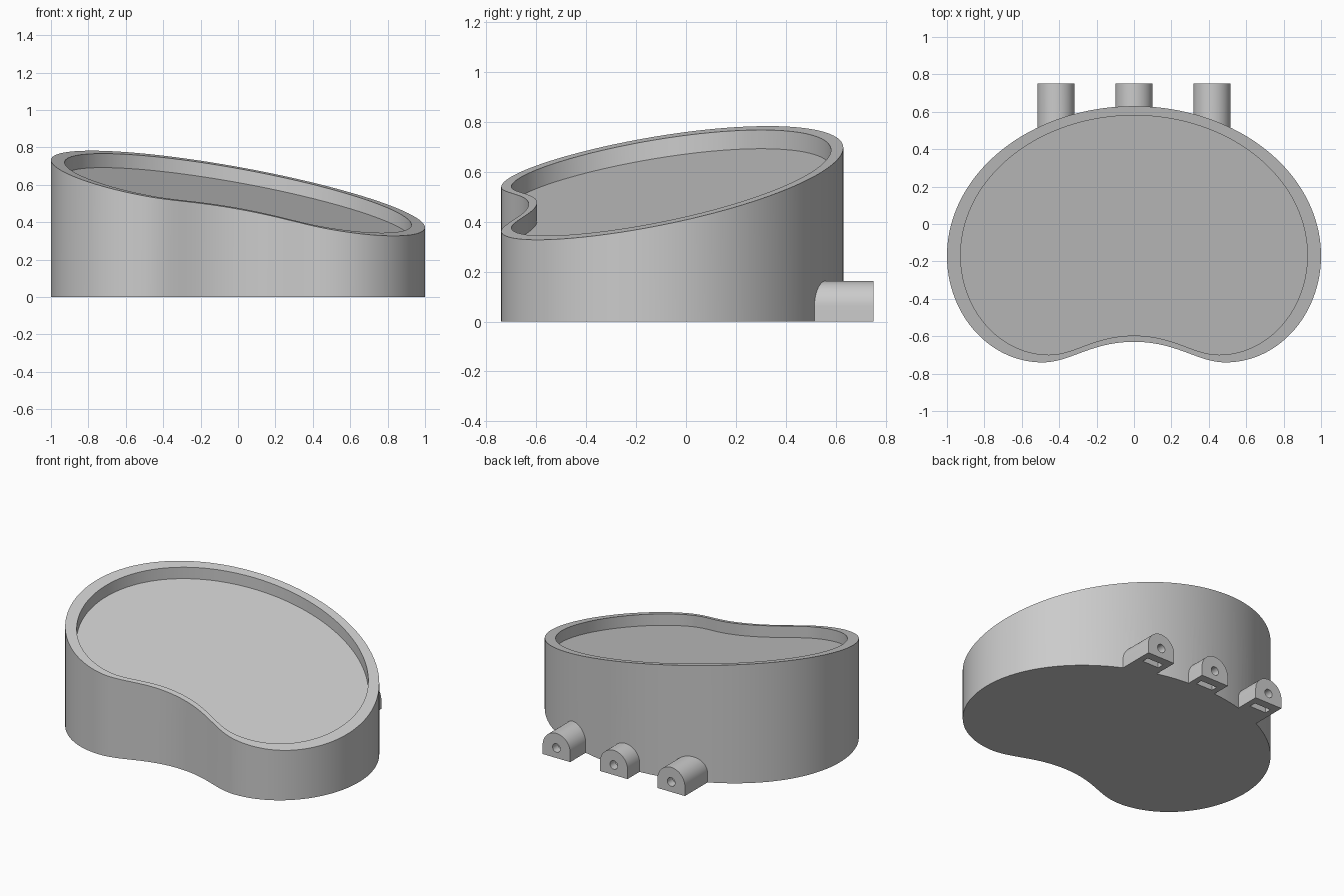
import bpy
import bmesh
from math import sin, cos, pi
from mathutils import Vector
from mathutils.geometry import interpolate_bezier

cube = bpy.data.objects.get("Cube")
if cube:
    bpy.data.objects.remove(cube, do_unlink=True)

grey = bpy.data.materials.new("plain grey")
grey.use_nodes = True
grey.diffuse_color = (0.6, 0.6, 0.6, 1)
grey.node_tree.nodes["Principled BSDF"].inputs["Base Color"].default_value = (0.6, 0.6, 0.6, 1)


def make_object(name, bm):
    bmesh.ops.recalc_face_normals(bm, faces=bm.faces)
    mesh = bpy.data.meshes.new(name)
    bm.to_mesh(mesh)
    bm.free()
    mesh.materials.append(grey)
    obj = bpy.data.objects.new(name, mesh)
    bpy.context.collection.objects.link(obj)
    return obj


def extrude_y(name, profile, y0, y1):
    """Solid from an (x, z) profile swept along y."""
    bm = bmesh.new()
    rings = [[bm.verts.new((x, y, z)) for x, z in profile] for y in (y0, y1)]
    for ring in rings:
        bm.faces.new(ring)
    bridge(bm, *rings)
    return make_object(name, bm)


def bridge(bm, a, b):
    for i in range(len(a)):
        j = (i + 1) % len(a)
        bm.faces.new((a[i], a[j], b[j], b[i]))


def combine(target, tool, operation):
    """Apply a boolean and remove its tool."""
    tool.hide_render = True
    mod = target.modifiers.new(operation, "BOOLEAN")
    mod.operation = operation
    mod.solver = "EXACT"
    mod.object = tool
    bpy.context.view_layer.objects.active = target
    bpy.ops.object.modifier_apply(modifier=mod.name)
    bpy.data.objects.remove(tool, do_unlink=True)


# Kidney outline: broad back ellipse, front lobe, shallow front notch
def kidney_outline():
    n = 40
    half = [(sin(a), -0.17 + 0.8 * cos(a)) for a in (pi / 2 * i / n for i in range(n))]
    half += [(0.49 + 0.51 * cos(a), -0.17 - 0.57 * sin(a))
             for a in (pi / 2 * i / n for i in range(n))]
    notch = interpolate_bezier(Vector((0.49, -0.74, 0)), Vector((0.34, -0.74, 0)),
                               Vector((0.23, -0.63, 0)), Vector((0, -0.63, 0)), 25)
    half += [(p.x, p.y) for p in notch]
    return half + [(-x, y) for x, y in half[-2:0:-1]]


def slope(x, y):
    return 0.583 - 0.18 * x + 0.179 * y


# Body with slanted rim and recessed parallel floor
outer = kidney_outline()
inner = [(x * 0.927, y * 0.934 - 0.008) for x, y in outer]
bm = bmesh.new()
base = [bm.verts.new((x, y, 0)) for x, y in outer]
rim_out = [bm.verts.new((x, y, slope(x, y))) for x, y in outer]
rim_in = [bm.verts.new((x, y, slope(x, y))) for x, y in inner]
floor = [bm.verts.new((x, y, slope(x, y) - 0.075)) for x, y in inner]
bm.faces.new(base)
bm.faces.new(floor)
for low, high in ((base, rim_out), (rim_out, rim_in), (rim_in, floor)):
    bridge(bm, low, high)
body = make_object("kidney_tray_body", bm)

# Three arched screw lugs along the back, each with a bore and a nut slot
for cx in (-0.417, 0, 0.417):
    arch = [(cx - 0.1, 0)] + [(cx - 0.1 * cos(pi * i / 32), 0.062 + 0.1 * sin(pi * i / 32))
                              for i in range(33)] + [(cx + 0.1, 0)]
    combine(body, extrude_y("screw_lug", arch, 0.4, 0.75), "UNION")

for cx in (-0.417, 0, 0.417):
    circle = [(cx + 0.028 * cos(pi * i / 12), 0.066 + 0.028 * sin(pi * i / 12))
              for i in range(24)]
    combine(body, extrude_y("bore_cutter", circle, 0.6, 0.8), "DIFFERENCE")
    slot = [(cx - 0.06, -0.05), (cx + 0.06, -0.05), (cx + 0.06, 0.11), (cx - 0.06, 0.11)]
    combine(body, extrude_y("slot_cutter", slot, 0.65, 0.695), "DIFFERENCE")

# Smooth walls with crisp rim edges
bpy.ops.object.select_all(action="DESELECT")
body.select_set(True)
bpy.context.view_layer.objects.active = body
bpy.ops.object.shade_smooth_by_angle(angle=pi / 6)
